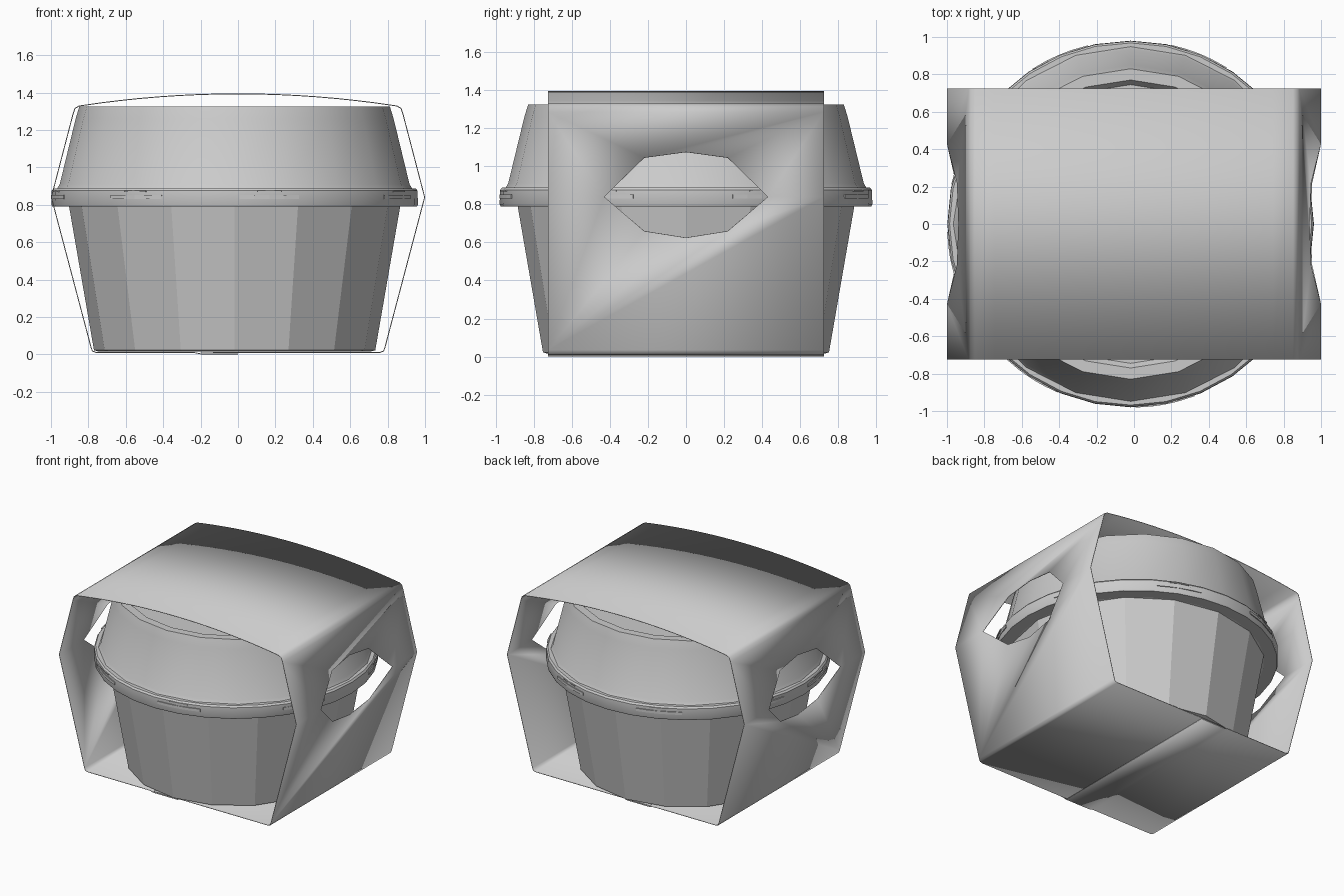
import bpy, bmesh
from math import sin, cos, radians, pi

if "Cube" in bpy.data.objects:
    bpy.data.objects.remove(bpy.data.objects["Cube"])

CX = -0.018   # the tub sits slightly off-centre in its sleeve
HALF = 0.725  # half depth of the sleeve


def finish(bm, name, smooth=None):
    bmesh.ops.remove_doubles(bm, verts=bm.verts, dist=0.0005)
    bmesh.ops.recalc_face_normals(bm, faces=bm.faces)
    me = bpy.data.meshes.new(name)
    bm.to_mesh(me)
    bm.free()
    ob = bpy.data.objects.new(name, me)
    bpy.context.collection.objects.link(ob)
    if smooth:
        bpy.ops.object.select_all(action='DESELECT')
        ob.select_set(True)
        bpy.context.view_layer.objects.active = ob
        bpy.ops.object.shade_smooth_by_angle(angle=radians(smooth))
    return ob


def revolve(name, profile, segs, smooth=None):
    bm = bmesh.new()
    rings = [[bm.verts.new((CX + r * sin(2 * pi * i / segs),
                            -r * cos(2 * pi * i / segs), z))
              for i in range(segs)] for r, z in profile]
    for a, b in zip(rings, rings[1:]):
        for i in range(segs):
            j = (i + 1) % segs
            bm.faces.new((a[i], a[j], b[j], b[i]))
    # close whichever end rings are marked by the smallest radius
    for ring, (r, z) in ((rings[0], profile[0]), (rings[-1], profile[-1])):
        if r < 0.78:
            bm.faces.new(ring)
    return finish(bm, name, smooth)


# Tub: low-poly tapered wall with a flange hidden under the lid
revolve("bowl", [(0.73, 0.016), (0.752, 0.022), (0.885, 0.79), (0.95, 0.81)], 16)

# Lid: sloping wall, rolled shoulder, shallow recessed top
revolve("lid_dome", [(0.95, 0.885), (0.935, 0.91), (0.85, 1.26), (0.838, 1.3),
                     (0.83, 1.325), (0.77, 1.325), (0.745, 1.29)], 20, 30)

# Lid rim: band that clips over the flange
revolve("lid_rim", [(0.885, 0.79), (0.975, 0.79), (0.98, 0.8), (0.978, 0.875),
                    (0.968, 0.888), (0.935, 0.888)], 32, 30)

# Snap ridges around the rim
bm = bmesh.new()
for mid in (-78, -33, 11, 64, 114, 158, 203, 248):
    for span, z0, z1 in ((9.5, 0.832, 0.852), (4, 0.868, 0.876)):
        cols = []
        for k in range(5):
            a = radians(mid - span + span * k / 2)
            cols.append([bm.verts.new((CX + r * sin(a), -r * cos(a), z))
                         for r, z in ((0.965, z0), (0.982, z0), (0.982, z1), (0.965, z1))])
        for a, b in zip(cols, cols[1:]):
            for i in range(4):
                bm.faces.new((a[i], b[i], b[(i + 1) % 4], a[(i + 1) % 4]))
        bm.faces.new(cols[0])
        bm.faces.new(cols[-1])
finish(bm, "snap_ridges")

# Card sleeve: bottom panels, folded sides with a cut-out, bowed top
FOLD, TOP, LOW = (0.998, 0.84), (0.882, 1.285), (0.785, 0.035)
HOLE_TOP = [(-0.43, 0.84), (-0.22, 1.045), (0, 1.075), (0.22, 1.045), (0.43, 0.84)]
HOLE_LOW = [(-0.43, 0.84), (-0.22, 0.66), (0, 0.625), (0.22, 0.66), (0.43, 0.84)]

bm = bmesh.new()


def strip(points):
    for (x0, z0), (x1, z1) in zip(points, points[1:]):
        bm.faces.new([bm.verts.new(p) for p in
                      ((x0, -HALF, z0), (x1, -HALF, z1), (x1, HALF, z1), (x0, HALF, z0))])


def side_panel(s, end, hole):
    outline = [(-HALF, FOLD[1])] + hole + [(HALF, FOLD[1]), (HALF, end[1]), (-HALF, end[1])]
    verts = []
    for y, z in outline:
        t = (z - FOLD[1]) / (end[1] - FOLD[1])
        verts.append(bm.verts.new((s * (FOLD[0] + t * (end[0] - FOLD[0])), y, z)))
    bm.faces.new(verts)


for s in (-1, 1):
    side_panel(s, TOP, HOLE_TOP)
    side_panel(s, LOW, HOLE_LOW)
    strip([(s * x, z) for x, z in (LOW, (0.778, 0.018), (0.76, 0.011))])
    strip([(s * x, z) for x, z in (TOP, (0.872, 1.315), (0.85, 1.328))])
strip([(0.85 * k / 8, 1.393 - 0.065 * (k / 8) ** 2) for k in range(-8, 9)])
strip([(-0.76, 0.011), (-0.24, 0.011)])
strip([(-0.24, 0.011), (-0.2, 0.003), (0, 0.003)])   # glued overlap flap
strip([(0.76, 0.011), (0, 0.011), (-0.2, 0.0112)])
sleeve = finish(bm, "card_sleeve", 20)
mod = sleeve.modifiers.new("card_thickness", 'SOLIDIFY')
mod.thickness = 0.005
mod.offset = 0
